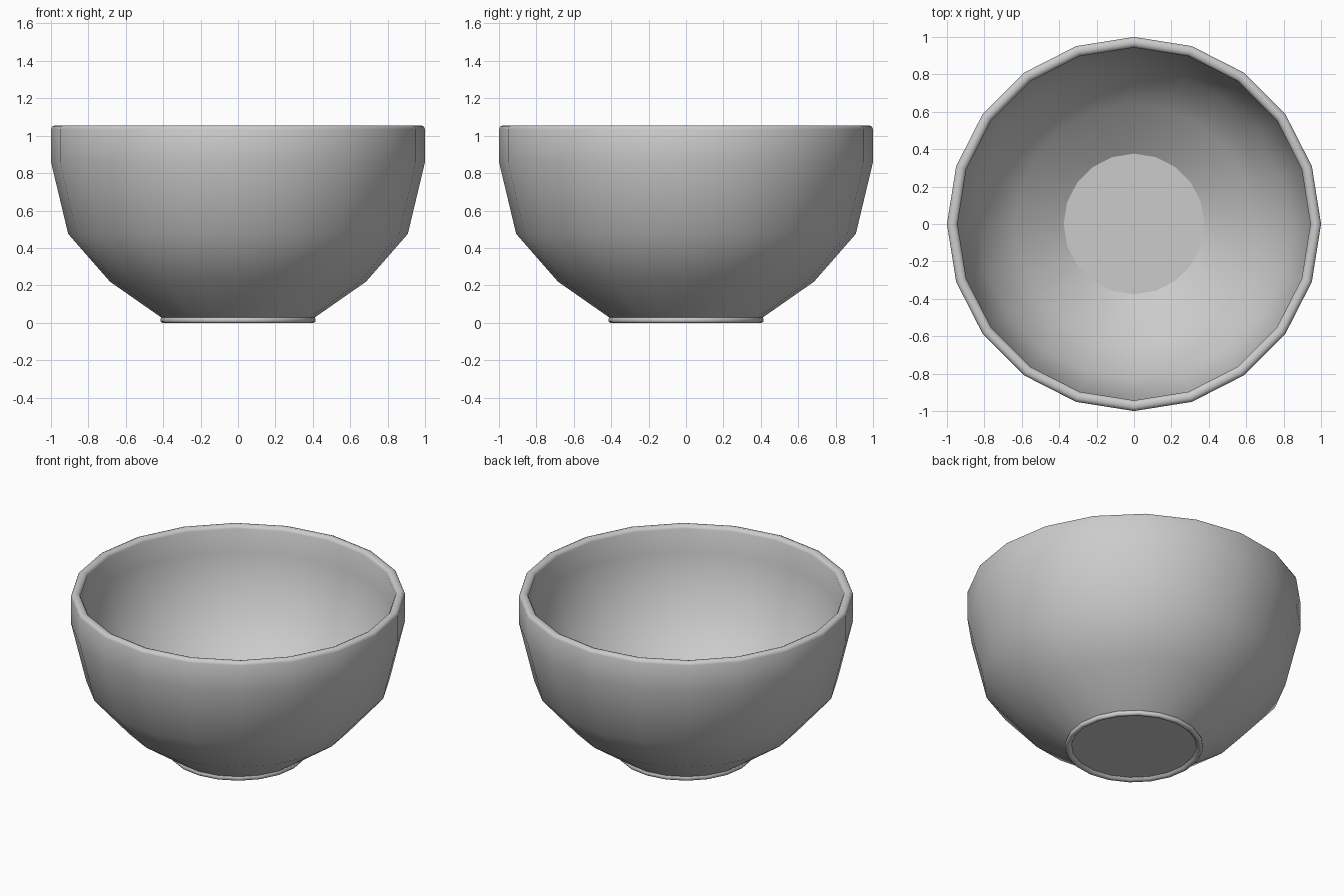
import bpy, bmesh
from math import cos, sin, pi

if "Cube" in bpy.data.objects:
    bpy.data.objects.remove(bpy.data.objects["Cube"])

SIDES = 20

# Closed half-section (radius, height): underside, foot, outer wall, rim, inner wall, floor
profile = [
    (0.375, 0.016), (0.385, 0.004), (0.395, 0.0), (0.407, 0.0), (0.414, 0.008), (0.414, 0.02),
    (0.41, 0.028), (0.685, 0.22), (0.908, 0.475), (1.0, 0.86), (1.0, 1.035),
    (0.994, 1.049), (0.98, 1.055), (0.965, 1.055), (0.951, 1.049), (0.943, 1.035),
    (0.945, 0.88), (0.83, 0.52), (0.64, 0.33), (0.376, 0.15),
]
FOOT_TOP = 6  # ring where the foot meets the wall

# Revolve the section into a bowl
bm = bmesh.new()
rings = [[bm.verts.new((r * cos(2 * pi * i / SIDES), r * sin(2 * pi * i / SIDES), z))
          for i in range(SIDES)] for r, z in profile]
for a, b in zip(rings, rings[1:]):
    for i in range(SIDES):
        j = (i + 1) % SIDES
        bm.faces.new((a[i], a[j], b[j], b[i]))

# Flat discs closing the underside and the inner floor
bm.faces.new(rings[0][::-1])
bm.faces.new(rings[-1])
bmesh.ops.recalc_face_normals(bm, faces=bm.faces)
for f in bm.faces:
    f.smooth = True

# Crisp borders round both discs and above the foot
for k in (0, FOOT_TOP, len(rings) - 1):
    for i in range(SIDES):
        bm.edges.get((rings[k][i], rings[k][(i + 1) % SIDES])).smooth = False

mesh = bpy.data.meshes.new("bowl")
bm.to_mesh(mesh)
bm.free()
bowl = bpy.data.objects.new("bowl", mesh)
bpy.context.collection.objects.link(bowl)
